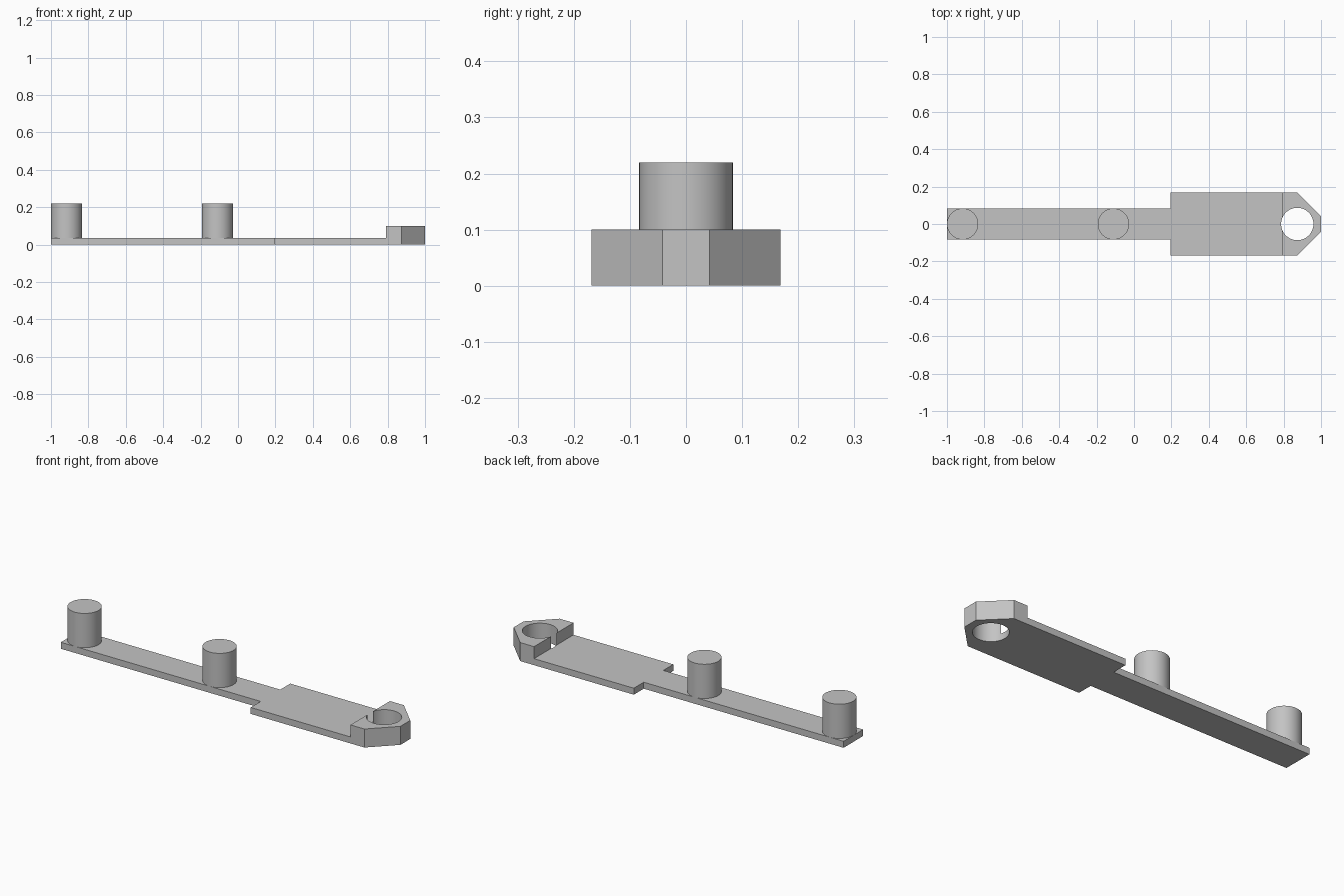
import bpy
import bmesh
import math

cube = bpy.data.objects.get("Cube")
if cube:
    bpy.data.objects.remove(cube, do_unlink=True)

BASE_TOP, BLOCK_TOP, PIN_TOP = 0.035, 0.1, 0.22
HALF_BAR, HALF_PLATE, HALF_TIP = 0.0835, 0.1685, 0.042
BAR_END, PLATE_START, BLOCK_START, SHOULDER, TIP = -1.0, 0.194, 0.79, 0.873, 1.0
PIN_RADIUS, HOLE_RADIUS = 0.0835, 0.0865

grey = bpy.data.materials.new("plain grey")
grey.use_nodes = True
colour = (0.55, 0.55, 0.55, 1)
grey.diffuse_color = colour
grey.node_tree.nodes["Principled BSDF"].inputs["Base Color"].default_value = colour


def finish(name, bm):
    """Turn a bmesh into a named grey object."""
    bmesh.ops.recalc_face_normals(bm, faces=bm.faces)
    mesh = bpy.data.meshes.new(name)
    bm.to_mesh(mesh)
    bm.free()
    mesh.materials.append(grey)
    obj = bpy.data.objects.new(name, mesh)
    bpy.context.collection.objects.link(obj)
    return obj


def slab(name, half_outline, bottom, top):
    """Extrude an outline that is mirrored across the x axis."""
    outline = half_outline + [(x, -y) for x, y in reversed(half_outline)]
    bm = bmesh.new()
    face = bm.faces.new([bm.verts.new((x, y, bottom)) for x, y in outline])
    extruded = bmesh.ops.extrude_face_region(bm, geom=[face])["geom"]
    for v in extruded:
        if isinstance(v, bmesh.types.BMVert):
            v.co.z = top
    return finish(name, bm)


def cylinder(name, x, radius, bottom, top):
    bm = bmesh.new()
    bmesh.ops.create_cone(bm, cap_ends=True, segments=64, radius1=radius,
                          radius2=radius, depth=top - bottom)
    bmesh.ops.translate(bm, verts=bm.verts, vec=(x, 0, (bottom + top) / 2))
    return finish(name, bm)


def smooth(obj):
    bpy.ops.object.select_all(action="DESELECT")
    obj.select_set(True)
    bpy.context.view_layer.objects.active = obj
    bpy.ops.object.shade_smooth_by_angle(angle=math.radians(30))


# Flat arm: narrow bar, wide plate and tapered end
nose = [(SHOULDER, HALF_PLATE), (TIP, HALF_TIP)]
arm = slab("flat_arm", [(BAR_END, HALF_BAR), (PLATE_START, HALF_BAR),
                        (PLATE_START, HALF_PLATE)] + nose, 0, BASE_TOP)

# Raised end block on top of the arm
block = slab("end_block", [(BLOCK_START, HALF_PLATE)] + nose, BASE_TOP, BLOCK_TOP)

# Round hole, which breaks through the inner wall of the block
cutter = cylinder("hole_cutter", SHOULDER, HOLE_RADIUS, -0.1, 0.3)
cutter.hide_render = True
for part in (arm, block):
    cut = part.modifiers.new("round hole", "BOOLEAN")
    cut.operation = "DIFFERENCE"
    cut.solver = "EXACT"
    cut.object = cutter
    bpy.ops.object.select_all(action="DESELECT")
    part.select_set(True)
    bpy.context.view_layer.objects.active = part
    bpy.ops.object.modifier_apply(modifier=cut.name)
    smooth(part)
bpy.data.objects.remove(cutter, do_unlink=True)

# Two upright pins
for name, x in (("end_pin", BAR_END + PIN_RADIUS), ("middle_pin", -0.11)):
    smooth(cylinder(name, x, PIN_RADIUS, BASE_TOP, PIN_TOP))
